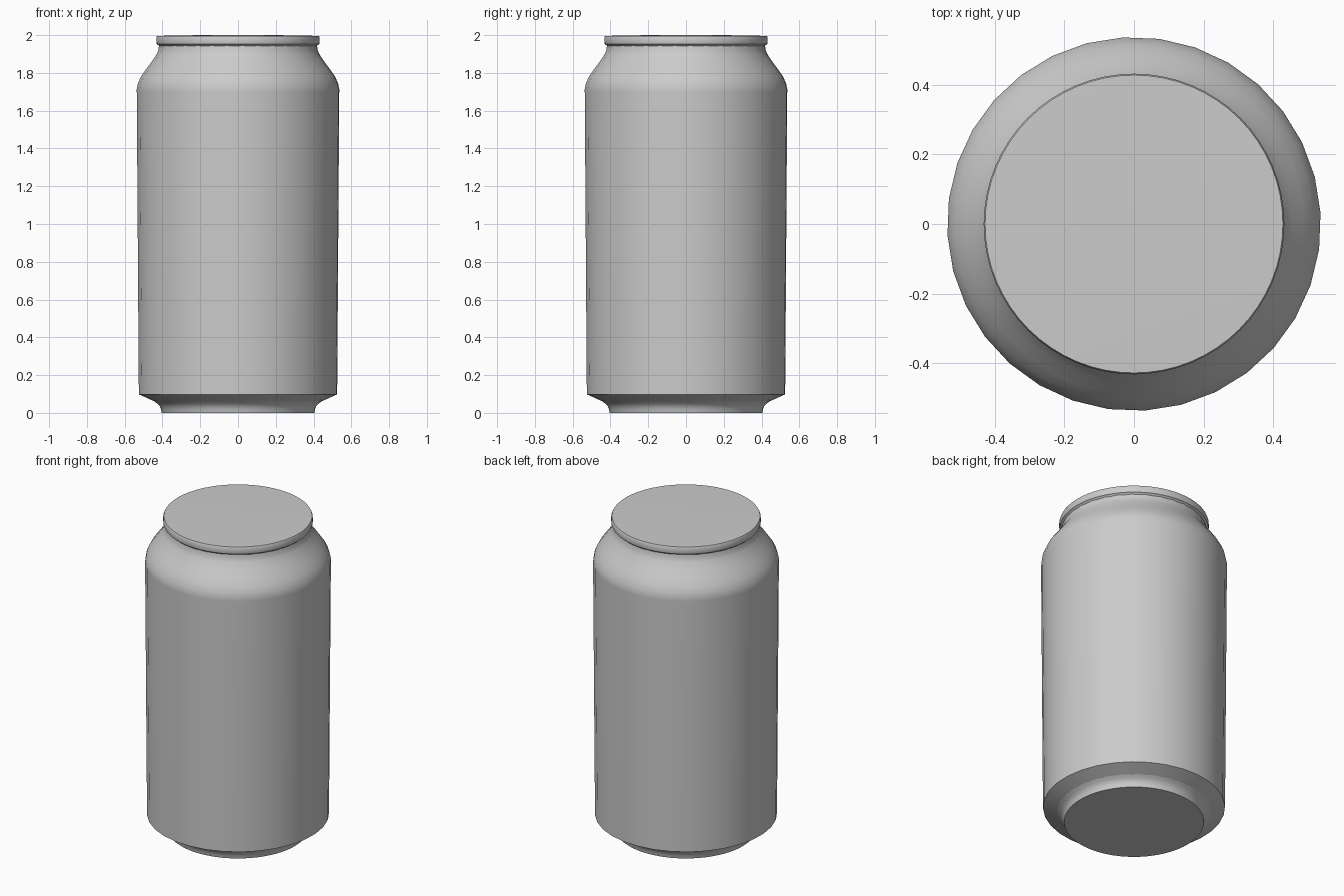
import bpy
import bmesh
import math
from mathutils import Matrix

if "Cube" in bpy.data.objects:
    bpy.data.objects.remove(bpy.data.objects["Cube"], do_unlink=True)

# Single plain metal grey
grey = bpy.data.materials.new("plain_grey")
grey.use_nodes = True
colour = (0.6, 0.6, 0.6, 1.0)
grey.diffuse_color = colour
grey.node_tree.nodes["Principled BSDF"].inputs["Base Color"].default_value = colour


def lathe(name, profile, sides, turn=0.0, cap_bottom=False, cap_top=False):
    """Revolve (radius, height) points, bottom to top, about the z axis."""
    bm = bmesh.new()
    rings = []
    for r, z in profile:
        ring = bmesh.ops.create_circle(
            bm, segments=sides, radius=r,
            matrix=Matrix.Translation((0, 0, z)) @ Matrix.Rotation(turn, 4, "Z"))
        rings.append(ring["verts"])
    for low, high in zip(rings, rings[1:]):
        for i in range(sides):
            j = (i + 1) % sides
            bm.faces.new((low[i], low[j], high[j], high[i]))
    if cap_bottom:
        bm.faces.new(rings[0])
    if cap_top:
        bm.faces.new(rings[-1])
    bmesh.ops.recalc_face_normals(bm, faces=bm.faces)
    # Open shells: make sure the normals point away from the axis
    wall = bm.faces[0]
    centre = wall.calc_center_median()
    if wall.normal.x * centre.x + wall.normal.y * centre.y < 0:
        bmesh.ops.reverse_faces(bm, faces=bm.faces)
    mesh = bpy.data.meshes.new(name)
    bm.to_mesh(mesh)
    bm.free()
    mesh.materials.append(grey)
    obj = bpy.data.objects.new(name, mesh)
    bpy.context.collection.objects.link(obj)
    bpy.ops.object.select_all(action="DESELECT")
    obj.select_set(True)
    bpy.context.view_layer.objects.active = obj
    bpy.ops.object.shade_smooth_by_angle(angle=math.radians(35))
    return obj


# Body: lower chamfer, slightly tapered wall, rounded shoulder and neck
lathe("can_body", [
    (0.425, 0.053), (0.526, 0.098), (0.537, 1.70), (0.537, 1.715),
    (0.531, 1.745), (0.515, 1.78), (0.487, 1.82), (0.457, 1.86),
    (0.431, 1.90), (0.422, 1.92), (0.419, 1.95),
], 32, turn=math.radians(3.4))

# Foot: narrow ring closed by a flat base
lathe("can_base", [
    (0.404, 0.0), (0.408, 0.02), (0.415, 0.037), (0.428, 0.05), (0.445, 0.0625),
], 64, cap_bottom=True)

# Lid: rolled rim with a closed, nearly flat top
lathe("can_lid", [
    (0.410, 1.93), (0.420, 1.945), (0.430, 1.952), (0.432, 1.962),
    (0.432, 1.988), (0.428, 1.996), (0.20, 2.0),
], 64, cap_top=True)
